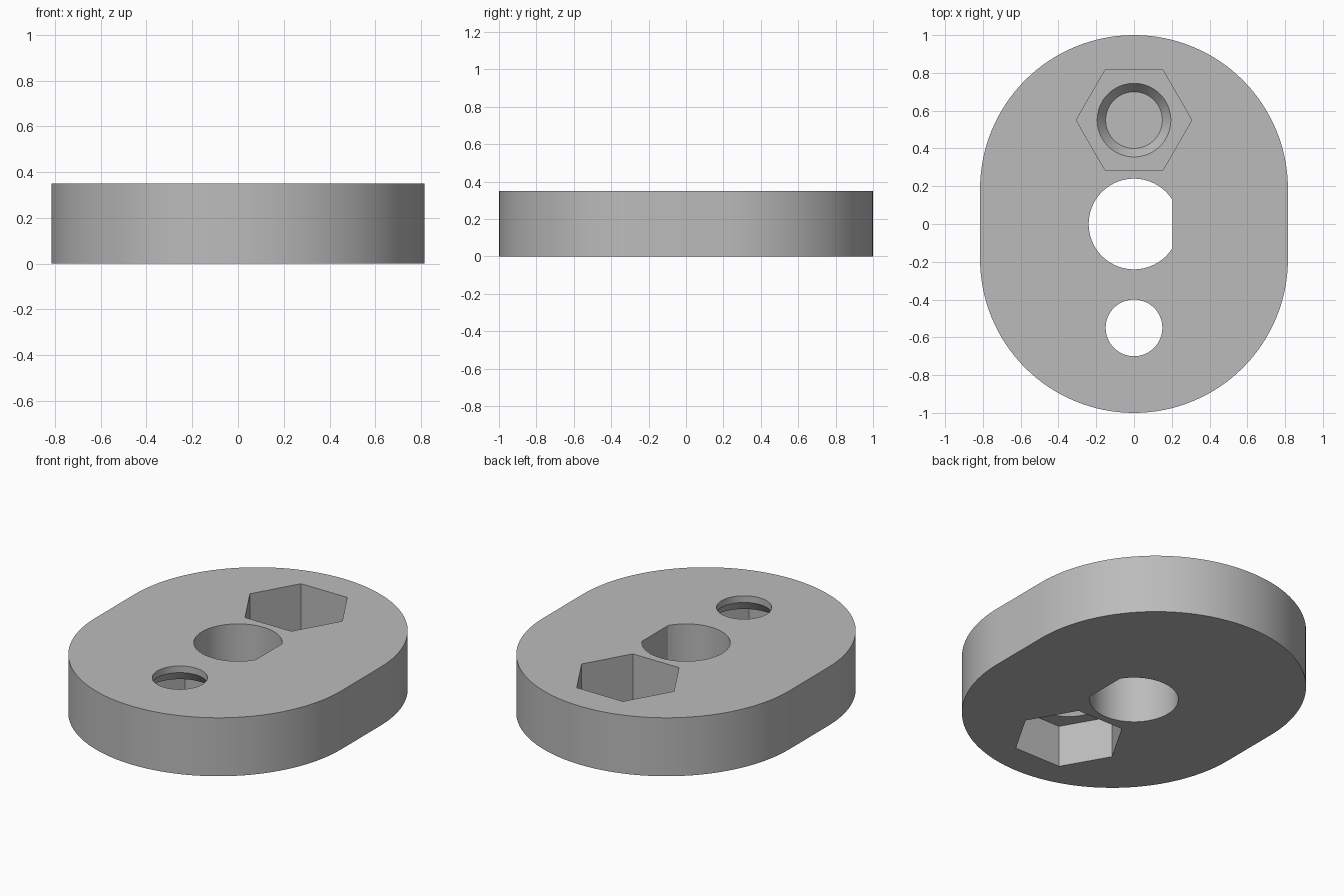
import bpy, bmesh
from math import sin, cos, pi, acos, radians

HEIGHT = 0.35
HALF_WIDTH, ARC_Y = 0.815, 0.185
HOLE_Y = 0.55
HEX_R, SEAT_R, BOLT_R = 0.306, 0.195, 0.15

if "Cube" in bpy.data.objects:
    bpy.data.objects.remove(bpy.data.objects["Cube"])

grey = bpy.data.materials.new("mid grey")
grey.use_nodes = True
colour = (0.5, 0.5, 0.5, 1)
grey.diffuse_color = colour
grey.node_tree.nodes["Principled BSDF"].inputs["Base Color"].default_value = colour


def arc(radius, start, end, steps, cy=0.0):
    """Points along an arc centred on x = 0."""
    angles = [start + (end - start) * i / steps for i in range(steps + 1)]
    return [(radius * cos(a), cy + radius * sin(a)) for a in angles]


def ring(radius, sides, cy):
    return arc(radius, 0, 2 * pi, sides, cy)[:-1]


def loft(name, sections):
    """Closed solid through (z, outline) sections."""
    bm = bmesh.new()
    loops = [[bm.verts.new((x, y, z)) for x, y in pts] for z, pts in sections]
    for low, high in zip(loops, loops[1:]):
        n = len(low)
        for i in range(n):
            j = (i + 1) % n
            bm.faces.new((low[i], low[j], high[j], high[i]))
    bm.faces.new(loops[0])
    bm.faces.new(loops[-1])
    bmesh.ops.recalc_face_normals(bm, faces=bm.faces)
    mesh = bpy.data.meshes.new(name)
    bm.to_mesh(mesh)
    bm.free()
    mesh.materials.append(grey)
    obj = bpy.data.objects.new(name, mesh)
    bpy.context.collection.objects.link(obj)
    return obj


def bolt_ring(radius, cy):
    return ring(radius, 64, cy)


# Plate: two half circles joined by short straight sides
outline = arc(HALF_WIDTH, 0, pi, 64, ARC_Y) + arc(HALF_WIDTH, pi, 2 * pi, 64, -ARC_Y)
plate = loft("plate", [(0, outline), (HEIGHT, outline)])

# D-shaped shaft hole through the middle, flat on the +x side
flat = acos(0.205 / 0.24)
shaft = arc(0.24, flat, 2 * pi - flat, 64)

# Rear pocket opens upward and is blind; front pocket opens downward
rear_floor, front_roof = 0.07, 0.25
rear_hex, front_hex = ring(HEX_R, 6, HOLE_Y), ring(HEX_R, 6, -HOLE_Y)
cutters = [
    loft("shaft_cutter", [(-0.1, shaft), (HEIGHT + 0.1, shaft)]),
    loft("rear_hex_cutter", [(rear_floor, rear_hex), (HEIGHT + 0.1, rear_hex)]),
    loft("rear_seat_cutter", [
        (0.01, bolt_ring(BOLT_R, HOLE_Y)),
        (rear_floor, bolt_ring(SEAT_R, HOLE_Y)),
        (rear_floor + 0.1, bolt_ring(SEAT_R, HOLE_Y))]),
    loft("front_hex_cutter", [(-0.1, front_hex), (front_roof, front_hex)]),
    loft("front_bolt_cutter", [
        (front_roof - 0.1, bolt_ring(SEAT_R, -HOLE_Y)),
        (front_roof, bolt_ring(SEAT_R, -HOLE_Y)),
        (front_roof + 0.06, bolt_ring(BOLT_R, -HOLE_Y)),
        (HEIGHT + 0.1, bolt_ring(BOLT_R, -HOLE_Y))]),
]

# Cut the holes, then discard the cutters
bpy.ops.object.select_all(action="DESELECT")
plate.select_set(True)
bpy.context.view_layer.objects.active = plate
for cutter in cutters:
    cutter.hide_render = True
    mod = plate.modifiers.new(cutter.name, "BOOLEAN")
    mod.operation = "DIFFERENCE"
    mod.solver = "EXACT"
    mod.object = cutter
    bpy.ops.object.modifier_apply(modifier=mod.name)
    bpy.data.objects.remove(cutter)

bpy.ops.object.shade_smooth_by_angle(angle=radians(30))
